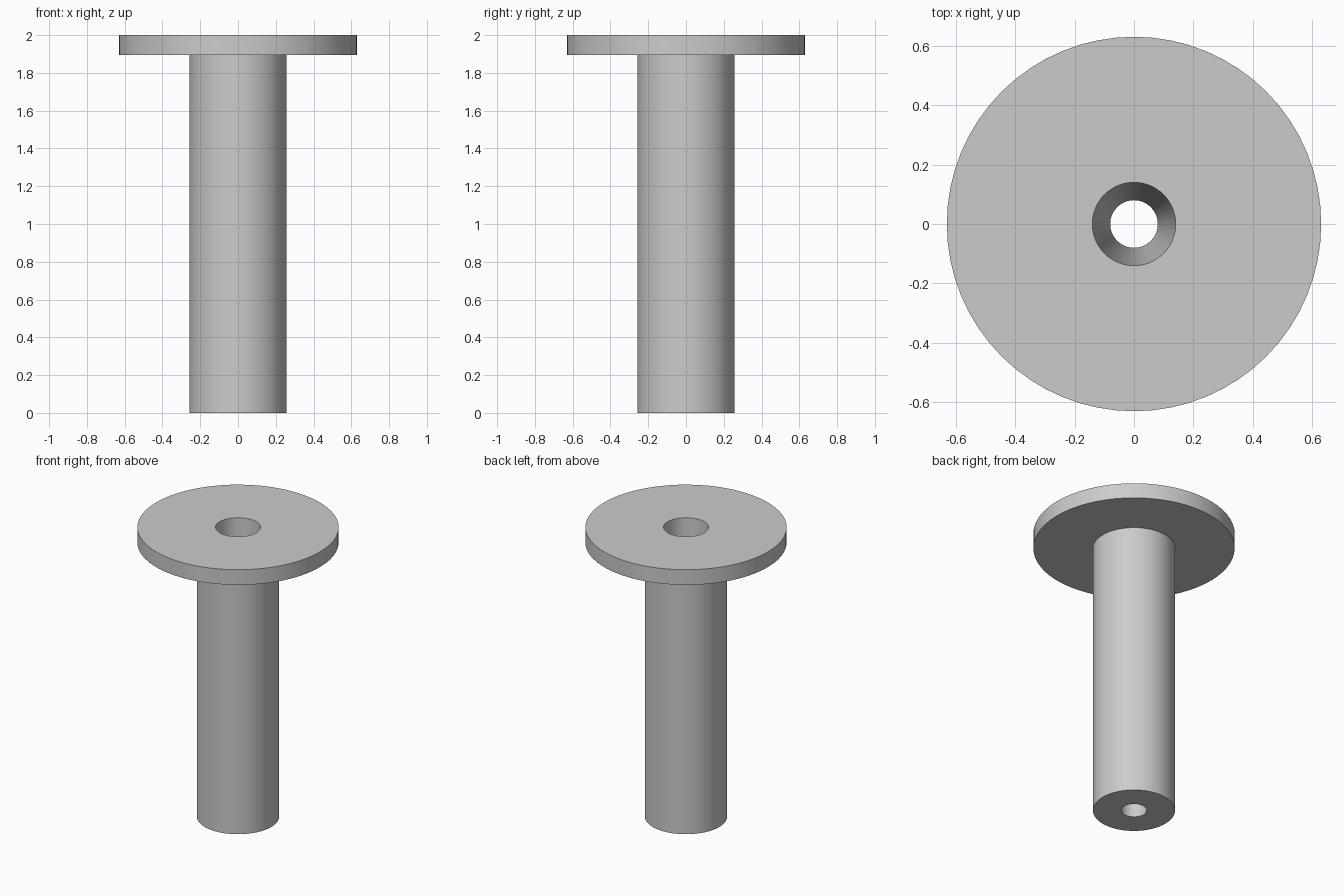
import bpy, bmesh, math
from mathutils import Matrix, Vector

cube = bpy.data.objects.get("Cube")
if cube:
    bpy.data.objects.remove(cube, do_unlink=True)

SEGMENTS = 64

# Single plain grey
grey = bpy.data.materials.new("plain grey")
grey.use_nodes = True
colour = (0.6, 0.6, 0.6, 1)
grey.diffuse_color = colour
grey.node_tree.nodes["Principled BSDF"].inputs["Base Color"].default_value = colour


def lathe(name, profile):
    """Spin a closed (radius, height) profile around the z axis."""
    bm = bmesh.new()
    verts = [bm.verts.new((r, 0, z)) for r, z in profile]
    edges = [bm.edges.new((v, verts[i - 1])) for i, v in enumerate(verts)]
    bmesh.ops.spin(bm, geom=verts + edges, cent=(0, 0, 0), axis=(0, 0, 1),
                   angle=math.tau, steps=SEGMENTS, use_merge=True)
    bmesh.ops.remove_doubles(bm, verts=bm.verts, dist=0.0001)
    bmesh.ops.recalc_face_normals(bm, faces=bm.faces)
    mesh = bpy.data.meshes.new(name)
    bm.to_mesh(mesh)
    bm.free()
    mesh.materials.append(grey)
    obj = bpy.data.objects.new(name, mesh)
    bpy.context.collection.objects.link(obj)
    bpy.ops.object.select_all(action="DESELECT")
    obj.select_set(True)
    bpy.context.view_layer.objects.active = obj
    bpy.ops.object.shade_smooth_by_angle(angle=math.radians(30))
    return obj


# Flanged tube: tapered bore, straight shaft, flat round flange on top
bore_bottom, bore_top = 0.08, 0.14
shaft, flange = 0.257, 0.63
flange_base, top = 1.895, 2.0
lathe("flanged_tube", [
    (bore_bottom, 0), (shaft, 0),
    (shaft, flange_base), (flange, flange_base),
    (flange, top), (bore_top, top),
])
